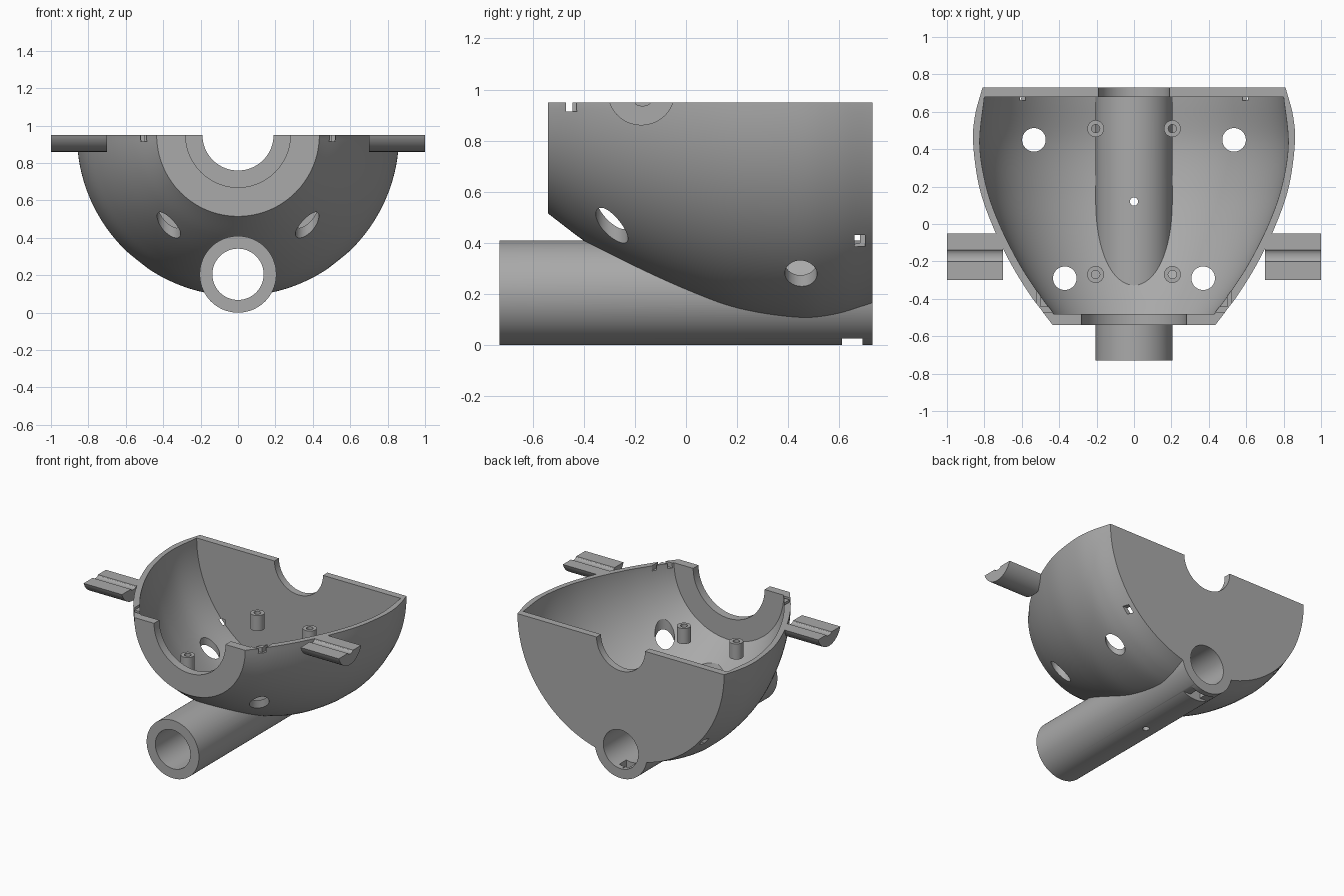
import bpy, bmesh, math
from mathutils import Matrix, Vector

if "Cube" in bpy.data.objects:
    bpy.data.objects.remove(bpy.data.objects["Cube"], do_unlink=True)

RIM = 0.95      # height of the open rim and of the shell axis
SEG = 128

grey = bpy.data.materials.new("plain_grey")
grey.use_nodes = True
tone = (0.40, 0.40, 0.40, 1)
grey.diffuse_color = tone
grey.node_tree.nodes["Principled BSDF"].inputs["Base Color"].default_value = tone


def finish(bm, name):
    bmesh.ops.recalc_face_normals(bm, faces=bm.faces)
    mesh = bpy.data.meshes.new(name)
    bm.to_mesh(mesh)
    bm.free()
    obj = bpy.data.objects.new(name, mesh)
    bpy.context.collection.objects.link(obj)
    mesh.materials.append(grey)
    return obj


def revolve(name, profile, z):
    """Solid of revolution about a line along y; profile is (y, radius)."""
    bm = bmesh.new()
    rings = []
    for y, r in profile:
        rings.append([bm.verts.new((r * math.cos(a), y, z + r * math.sin(a)))
                      for a in (math.tau * i / SEG for i in range(SEG))])
    for a, b in zip(rings, rings[1:]):
        for i in range(SEG):
            j = (i + 1) % SEG
            bm.faces.new((a[i], a[j], b[j], b[i]))
    bm.faces.new(rings[0])
    bm.faces.new(rings[-1])
    return finish(bm, name)


def box(name, low, high):
    bm = bmesh.new()
    low, high = Vector(low), Vector(high)
    bmesh.ops.create_cube(bm, size=1, matrix=Matrix.Translation((low + high) / 2)
                          @ Matrix.Diagonal((*(high - low), 1)))
    return finish(bm, name)


def upright(name, x, y, r, low, high):
    bm = bmesh.new()
    bmesh.ops.create_cone(bm, cap_ends=True, segments=48, radius1=r, radius2=r,
                          depth=high - low,
                          matrix=Matrix.Translation((x, y, (low + high) / 2)))
    return finish(bm, name)


def combine(target, tool, operation="DIFFERENCE"):
    """Apply a boolean, then discard the tool."""
    mod = target.modifiers.new("cut", "BOOLEAN")
    mod.operation, mod.solver, mod.object = operation, "EXACT", tool
    bpy.context.view_layer.objects.active = target
    bpy.ops.object.modifier_apply(modifier=mod.name)
    bpy.data.objects.remove(tool, do_unlink=True)


def smooth(obj):
    bpy.ops.object.select_all(action="DESELECT")
    obj.select_set(True)
    bpy.context.view_layer.objects.active = obj
    bpy.ops.object.shade_smooth_by_angle(angle=math.radians(30))


def spline(points, steps=8):
    """Smooth curve through (y, radius) points."""
    p = [Vector(q) for q in points]
    p = [2 * p[0] - p[1]] + p + [2 * p[-1] - p[-2]]
    out = []
    for a, b, c, d in zip(p, p[1:], p[2:], p[3:]):
        for i in range(steps):
            t = i / steps
            out.append(b + (c - a) * t / 2 + (2 * a - 5 * b + 4 * c - d) * t * t / 2
                       + (3 * b - a - 3 * c + d) * t ** 3 / 2)
    return out + [p[-2]]


# Hollow half shell with a front collar and a back wall
shell = revolve("shell", spline([(-.54, .435), (-.38, .555), (-.2, .665), (0, .76),
                                 (.2, .828), (.43, .86), (.58, .85), (.73, .81)]), RIM)
combine(shell, revolve("cavity", spline([(-.48, .43), (-.35, .525), (-.2, .62), (0, .72),
                                         (.2, .79), (.43, .825), (.68, .80)]), RIM))

# Barrel passing through the shell floor
combine(shell, revolve("barrel", [(-.73, .205), (.73, .205)], .205), "UNION")
combine(shell, revolve("bore", [(-.9, .137), (.9, .137)], .205))

# Round openings in the collar and back wall
combine(shell, revolve("collar_opening", [(-.7, .28), (-.3, .28)], RIM))
combine(shell, revolve("back_opening", [(.5, .19), (.9, .19)], RIM))
combine(shell, box("top_half", (-2, -2, RIM), (2, 2, 3)))

# Drain hole and slot under the barrel
combine(shell, upright("drain", 0, .12, .022, -.2, .7))
combine(shell, box("slot", (-.15, .61, -.1), (.15, .69, .025)))
combine(shell, box("slot_window", (-.04, .61, -.1), (.04, .69, .12)))

# Rim slots
combine(shell, box("rim_slot", (-1, -.47, .915), (1, -.445, 1.1)))

for side in (-1, 1):
    # Vertical floor holes, side pocket and rim nick
    for x, y in ((.535, .45), (.37, -.29)):
        combine(shell, upright("floor_hole", side * x, y, .063, 0, .9))
    xs = sorted((side * .58, side * .8))
    combine(shell, box("pocket", (xs[0], .66, .385), (xs[1], .7, .43)))
    xs = sorted((side * .5, side * .52))
    combine(shell, box("nick", (xs[0], -.5, .915), (xs[1], -.36, 1.1)))
smooth(shell)

for side, label in ((-1, "right"), (1, "left")):
    # Hollow mounting posts
    for y, place in ((.51, "back"), (-.27, "front")):
        post = upright(f"{label}_{place}_post", side * .205, y, .045, .535, .645)
        combine(post, upright("screw_hole", side * .205, y, .022, .4, .8))
        smooth(post)

    # Side arm: circular segment with a shallow groove along the top
    bm = bmesh.new()
    half = math.asin(.125 / .132)
    outline = []
    for i in range(25):
        a = -half + 2 * half * i / 24
        outline.append((-.175 + .132 * math.sin(a),
                        RIM - .09 + .132 * (1 - math.cos(a))))
    for i in range(9):
        a = math.pi * i / 8
        outline.append((-.17 + .03 * math.cos(a), RIM - .014 * math.sin(a)))
    face = bm.faces.new([bm.verts.new((side * .7, y, z)) for y, z in outline])
    moved = bmesh.ops.extrude_face_region(bm, geom=[face])["geom"]
    bmesh.ops.translate(bm, vec=(side * .3, 0, 0),
                        verts=[v for v in moved if isinstance(v, bmesh.types.BMVert)])
    smooth(finish(bm, f"{label}_arm"))
